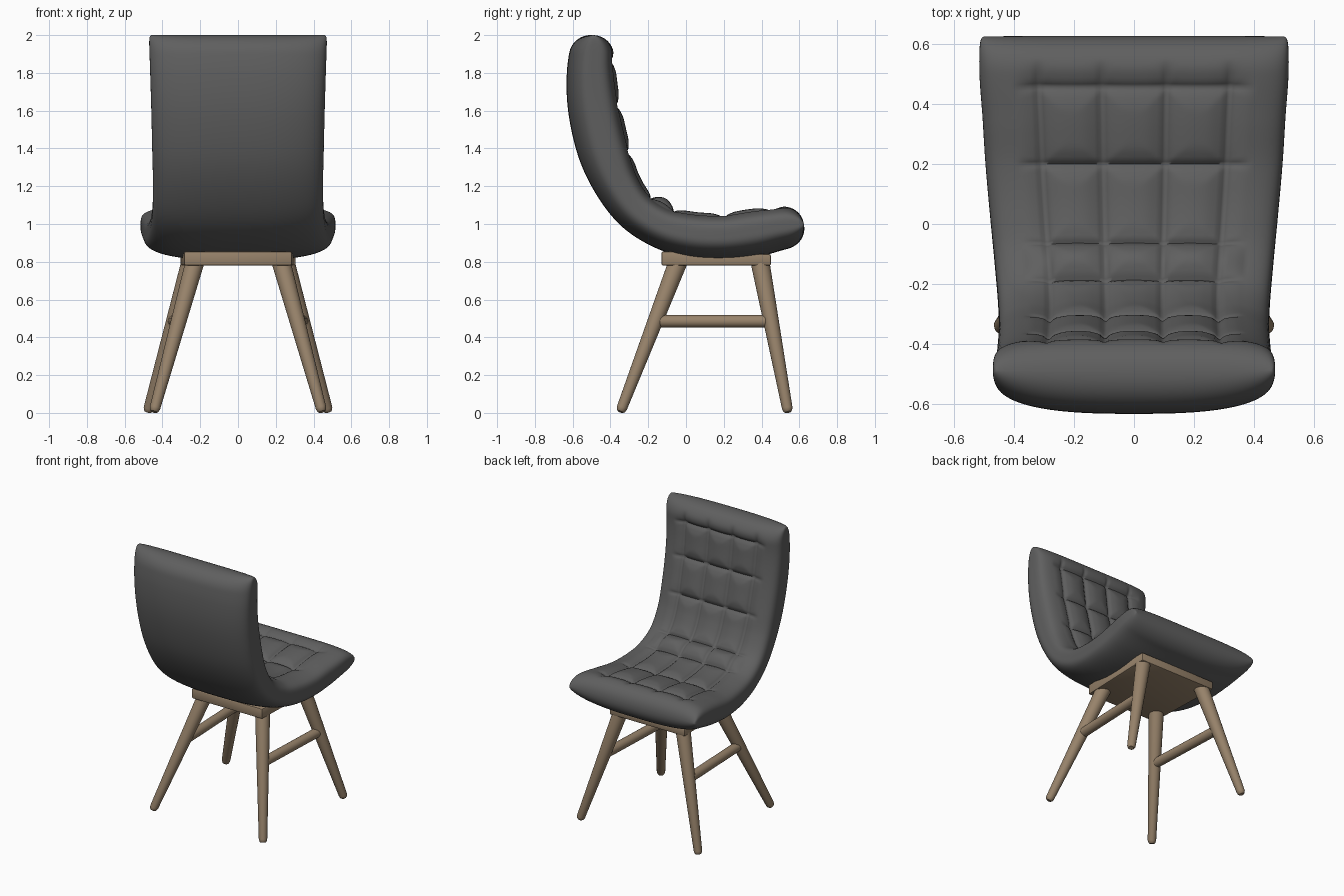
import bpy, bmesh, math
from mathutils import Vector

if "Cube" in bpy.data.objects:
    bpy.data.objects.remove(bpy.data.objects["Cube"])


def material(name, rgb):
    m = bpy.data.materials.new(name)
    m.diffuse_color = (*rgb, 1)
    m.use_nodes = True
    m.node_tree.nodes["Principled BSDF"].inputs["Base Color"].default_value = m.diffuse_color
    return m


FABRIC = material("grey upholstery", (0.115, 0.115, 0.115))
WOOD = material("light brown wood", (0.31, 0.225, 0.145))


def make_object(name, bm, mat, angle=40):
    bmesh.ops.recalc_face_normals(bm, faces=bm.faces)
    me = bpy.data.meshes.new(name)
    bm.to_mesh(me)
    bm.free()
    me.materials.append(mat)
    ob = bpy.data.objects.new(name, me)
    bpy.context.collection.objects.link(ob)
    bpy.ops.object.select_all(action='DESELECT')
    ob.select_set(True)
    bpy.context.view_layer.objects.active = ob
    bpy.ops.object.shade_smooth_by_angle(angle=math.radians(angle))
    return ob


def resample(pts, where):
    """Points of a polyline at the given fractions of its length."""
    cum = [0.0]
    for a, b in zip(pts, pts[1:]):
        cum.append(cum[-1] + (b - a).length)
    out, i = [], 0
    for f in where:
        d = f * cum[-1]
        while i < len(pts) - 2 and cum[i + 1] < d:
            i += 1
        out.append(pts[i].lerp(pts[i + 1], (d - cum[i]) / (cum[i + 1] - cum[i])))
    return out, cum[-1]


# Seat shell: centre line (y, z), half thickness, half width, from seat front to back top
STATIONS = [(0.625, 0.995, 0.105, 0.515), (0.5, 0.977, 0.115, 0.515), (0.36, 0.95, 0.125, 0.505),
            (0.2, 0.931, 0.122, 0.495), (0.03, 0.939, 0.12, 0.48), (-0.125, 0.98, 0.112, 0.465),
            (-0.265, 1.07, 0.112, 0.453), (-0.365, 1.21, 0.122, 0.45), (-0.435, 1.385, 0.137, 0.454),
            (-0.485, 1.6, 0.138, 0.459), (-0.503, 1.8, 0.128, 0.465), (-0.49, 2.0, 0.11, 0.472)]
P = [Vector(p) for p in STATIONS]
P = [2 * P[0] - P[1]] + P + [2 * P[-1] - P[-2]]
dense = []
for a, b, c, d in zip(P, P[1:], P[2:], P[3:]):
    for k in range(24):
        t = k / 24
        dense.append(0.5 * (2 * b + (c - a) * t + (2 * a - 5 * b + 4 * c - d) * t**2
                            + (3 * b - a - 3 * c + d) * t**3))
dense.append(P[-2])

CAP = 0.11
_, length = resample(dense, [0])
ends = [CAP * (1 - math.cos(math.pi / 2 * i / 14)) for i in range(14)]
arcs = ends + [CAP + (length - 2 * CAP) * i / 160 for i in range(161)] + [length - e for e in reversed(ends)]
line, _ = resample(dense, [a / length for a in arcs])

# Cross-section: flat padded inner side, rounder outer side
ring = []
for i in range(1201):
    a = 2 * math.pi * i / 1200
    n = 4.5 if math.sin(a) > 0 else 2.7
    c, s = math.cos(a), math.sin(a)
    ring.append(Vector((math.copysign(abs(c)**(2 / n), c) * 0.48, math.copysign(abs(s)**(2 / n), s) * 0.125)))
N = 220
ring, _ = resample(ring, [i / N for i in range(N)])

frames = []
for i, p in enumerate(line):
    tan = line[min(i + 1, len(line) - 1)] - line[max(i - 1, 0)]
    tan = Vector((tan[0], tan[1])).normalized()
    frames.append((Vector((p[0], p[1])), Vector((tan[1], -tan[0]))))

# Quilting lines: rows located on the inner surface, four columns
ROWS = []
for target in [(0.45, 1.085), (0.2, 1.05), (-0.07, 1.05), (-0.2, 1.12), (-0.29, 1.38), (-0.35, 1.63), (-0.39, 1.86)]:
    ROWS.append(min(range(len(line)), key=lambda i: (frames[i][0] + frames[i][1] * line[i][2] - Vector(target)).length))
ROWS = [arcs[i] for i in ROWS]
COLS = [-0.62, -0.21, 0.21, 0.62]


def fade(d, reach):
    return max(0.0, min(1.0, 1 - d / reach))


def crease(d):
    return 0.013 * math.exp(-(d / 0.011)**2) + 0.017 * math.exp(-(d / 0.045)**2)


def quilting(arc, x, w):
    row = min(abs(arc - r) for r in ROWS)
    col = min(abs(x - c * w) for c in COLS)
    fx = fade(abs(x) - 0.62 * w, 0.085)
    fs = fade(max(ROWS[0] - arc, arc - ROWS[-1]), 0.09)
    r, c = crease(row) * fx, crease(col) * fs
    bend = 0.03 * math.exp(-((arc - (ROWS[2] + ROWS[3]) / 2) / 0.1)**2)
    return (bend + 0.006 * fs) * fx - max(r, c) - 0.35 * min(r, c)


bm = bmesh.new()
loops = []
for arc, p, (mid, nrm) in zip(arcs, line, frames):
    e = min(arc, length - arc, CAP) / CAP
    k = max(0.03, (1 - (1 - e)**2.2)**(1 / 2.2))
    w = p[3] * (1 - 0.035 * (1 - k)**2)
    loop = []
    for q in ring:
        x, t = q.x / 0.48 * w, q.y / 0.125 * p[2] * k
        if t > 0:
            t += quilting(arc, x, w) * min(1, q.y / 0.09) * k
        yz = mid + nrm * t
        loop.append(bm.verts.new((x, yz[0], yz[1])))
    loops.append(loop)
for a, b in zip(loops, loops[1:]):
    for i in range(N):
        j = (i + 1) % N
        bm.faces.new((a[i], a[j], b[j], b[i]))
bm.faces.new(loops[0])
bm.faces.new(loops[-1])
make_object("quilted_seat_shell", bm, FABRIC, 80)

# Base plate under the seat, a little wider at the front
bm = bmesh.new()
low = [bm.verts.new((x, y, 0.78)) for x, y in [(-0.285, -0.13), (0.285, -0.13), (0.305, 0.45), (-0.305, 0.45)]]
face = bm.faces.new(low)
top = bmesh.ops.extrude_face_region(bm, geom=[face])["geom"]
for v in top:
    if isinstance(v, bmesh.types.BMVert):
        v.co.z = 0.855 if v.co.y < 0 else 0.84
bmesh.ops.bevel(bm, geom=bm.edges[:], offset=0.01, segments=2, affect='EDGES', profile=0.5)
make_object("base_plate", bm, WOOD)


def rod(name, a, b, profile):
    """Round rod from a to b; profile is (distance from a as fraction, radius)."""
    a, b = Vector(a), Vector(b)
    rot = (b - a).to_track_quat('Z', 'Y')
    bm = bmesh.new()
    rings = []
    for f, r in profile:
        rings.append([bm.verts.new(a.lerp(b, f) + rot @ Vector((r * math.cos(2 * math.pi * i / 28),
                     r * math.sin(2 * math.pi * i / 28), 0))) for i in range(28)])
    for p, q in zip(rings, rings[1:]):
        for i in range(28):
            bm.faces.new((p[i], p[(i + 1) % 28], q[(i + 1) % 28], q[i]))
    bm.faces.new(rings[0])
    bm.faces.new(rings[-1])
    make_object(name, bm, WOOD)


# Splayed tapered legs and side stretchers
LEG = [(0, 0.016), (0.008, 0.023), (0.025, 0.028), (1, 0.05)]
for side, s in (("left", -1), ("right", 1)):
    rod(f"front_leg_{side}", (s * 0.478, 0.54, 0.004), (s * 0.25, 0.392, 0.8), LEG)
    rod(f"back_leg_{side}", (s * 0.445, -0.347, 0.006), (s * 0.228, -0.042, 0.8), LEG)
    rod(f"side_stretcher_{side}", (s * 0.313, -0.165, 0.485), (s * 0.338, 0.45, 0.485), [(0, 0.033), (1, 0.033)])
